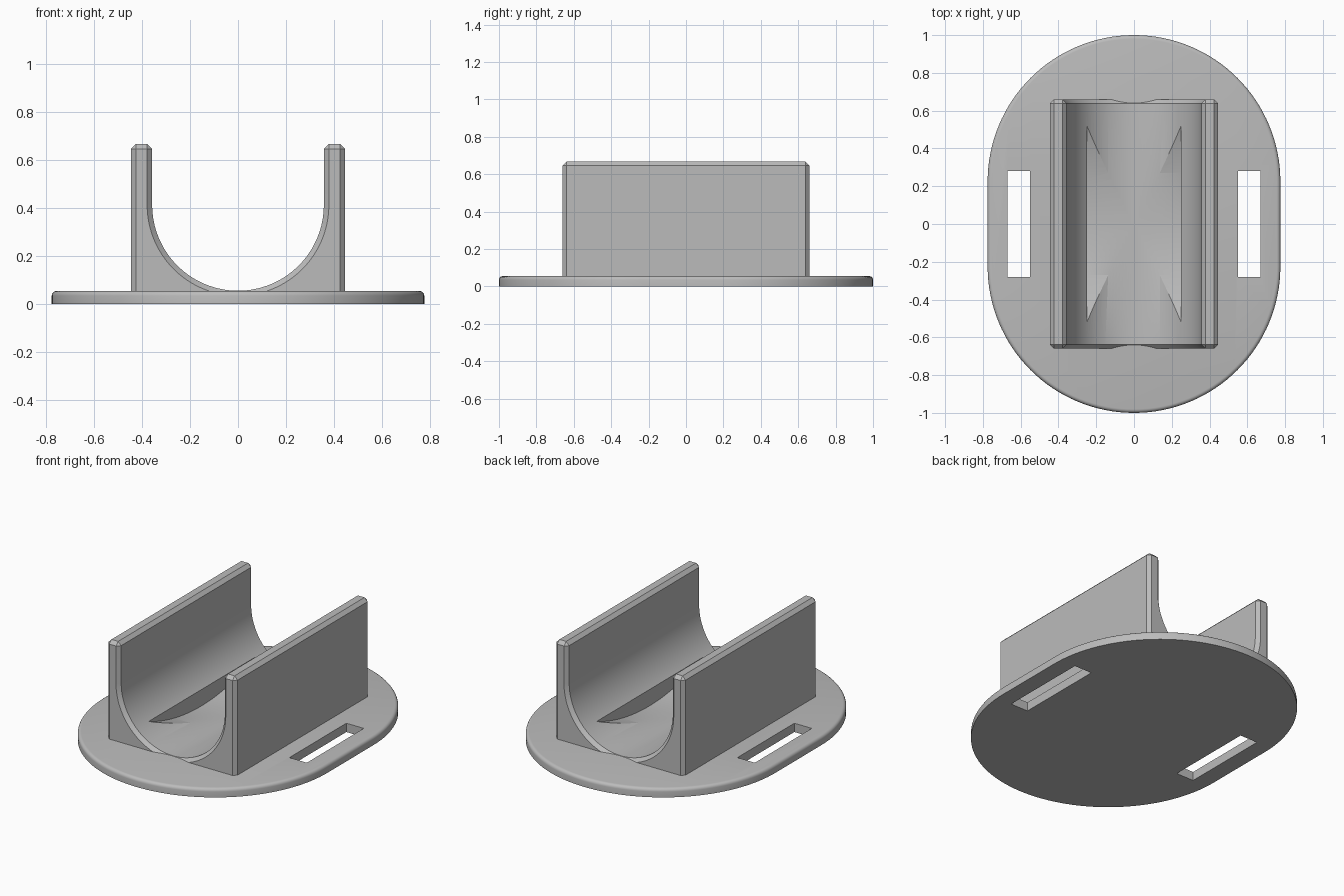
import bpy, bmesh
from math import pi, cos, sin, radians

cube = bpy.data.objects.get("Cube")
if cube:
    bpy.data.objects.remove(cube, do_unlink=True)

grey = bpy.data.materials.new("plain grey")
grey.use_nodes = True
GREY = (0.5, 0.5, 0.5, 1)
grey.diffuse_color = GREY
grey.node_tree.nodes["Principled BSDF"].inputs["Base Color"].default_value = GREY


def make_object(name, bm):
    bmesh.ops.recalc_face_normals(bm, faces=bm.faces)
    mesh = bpy.data.meshes.new(name)
    bm.to_mesh(mesh)
    bm.free()
    mesh.materials.append(grey)
    obj = bpy.data.objects.new(name, mesh)
    bpy.context.collection.objects.link(obj)
    return obj


def extrude_outline(points, direction):
    bm = bmesh.new()
    face = bm.faces.new([bm.verts.new(p) for p in points])
    moved = bmesh.ops.extrude_face_region(bm, geom=[face], use_keep_orig=True)["geom"]
    bmesh.ops.translate(bm, vec=direction,
                        verts=[v for v in moved if isinstance(v, bmesh.types.BMVert)])
    return bm


def cut(obj, cutter):
    mod = obj.modifiers.new("cut " + cutter.name, 'BOOLEAN')
    mod.operation = 'DIFFERENCE'
    mod.solver = 'EXACT'
    mod.object = cutter
    cutter.hide_render = True
    cutter.hide_set(True)


def apply_and_smooth(obj):
    bpy.ops.object.select_all(action='DESELECT')
    bpy.context.view_layer.objects.active = obj
    obj.select_set(True)
    for mod in list(obj.modifiers):
        bpy.ops.object.modifier_apply(modifier=mod.name)
    bpy.ops.object.shade_smooth_by_angle(angle=radians(25))


# Base plate: stadium outline with a rounded upper rim
R, THICK, N = 0.775, 0.055, 64
outline = []
for start, shift in ((0, 1 - R), (pi, R - 1)):
    for i in range(N + 1):
        a = start + pi * i / N
        outline.append((R * cos(a), R * sin(a) + shift, 0))
bm = extrude_outline(outline, (0, 0, THICK))
rim = [e for e in bm.edges if all(v.co.z > THICK / 2 for v in e.verts)]
bmesh.ops.bevel(bm, geom=rim, offset=0.02, segments=4, profile=0.5, affect='EDGES')
base = make_object("base_plate", bm)

# Strap slots through both sides of the plate
cutters = []
for side, name in ((1, "left"), (-1, "right")):
    bm = bmesh.new()
    bmesh.ops.create_cube(bm, size=1)
    for v in bm.verts:
        v.co = (side * 0.61 + v.co.x * 0.12, v.co.y * 0.56, v.co.z)
    cutters.append(make_object(name + "_slot_cutter", bm))
    cut(base, cutters[-1])
apply_and_smooth(base)

# Cradle: U-shaped section run front to back, with chamfered edges
HALF, TOP, LENGTH, CHANNEL, FLOOR = 0.445, 0.667, 1.32, 0.357, 0.056
centre = FLOOR + CHANNEL
section = [(HALF, TOP), (HALF, 0.005), (-HALF, 0.005), (-HALF, TOP), (-CHANNEL, TOP)]
section += [(CHANNEL * cos(pi + pi * i / N), centre + CHANNEL * sin(pi + pi * i / N))
            for i in range(N + 1)]
section.append((CHANNEL, TOP))
bm = extrude_outline([(x, -LENGTH / 2, z) for x, z in section], (0, LENGTH, 0))
cradle = make_object("cradle", bm)
chamfer = cradle.modifiers.new("chamfer", 'BEVEL')
chamfer.width = 0.021
chamfer.segments = 1
chamfer.limit_method = 'ANGLE'
chamfer.angle_limit = radians(40)

# Shallow scoop across the middle of the channel floor
SCOOP, SIDES = 1.39, 256
ring = [(-0.25, SCOOP * sin(2 * pi * i / SIDES),
         FLOOR + 0.0005 + SCOOP - SCOOP * cos(2 * pi * i / SIDES)) for i in range(SIDES)]
cutters.append(make_object("scoop_cutter", extrude_outline(ring, (0.5, 0, 0))))
cut(cradle, cutters[-1])
apply_and_smooth(cradle)

for cutter in cutters:
    bpy.data.objects.remove(cutter, do_unlink=True)
